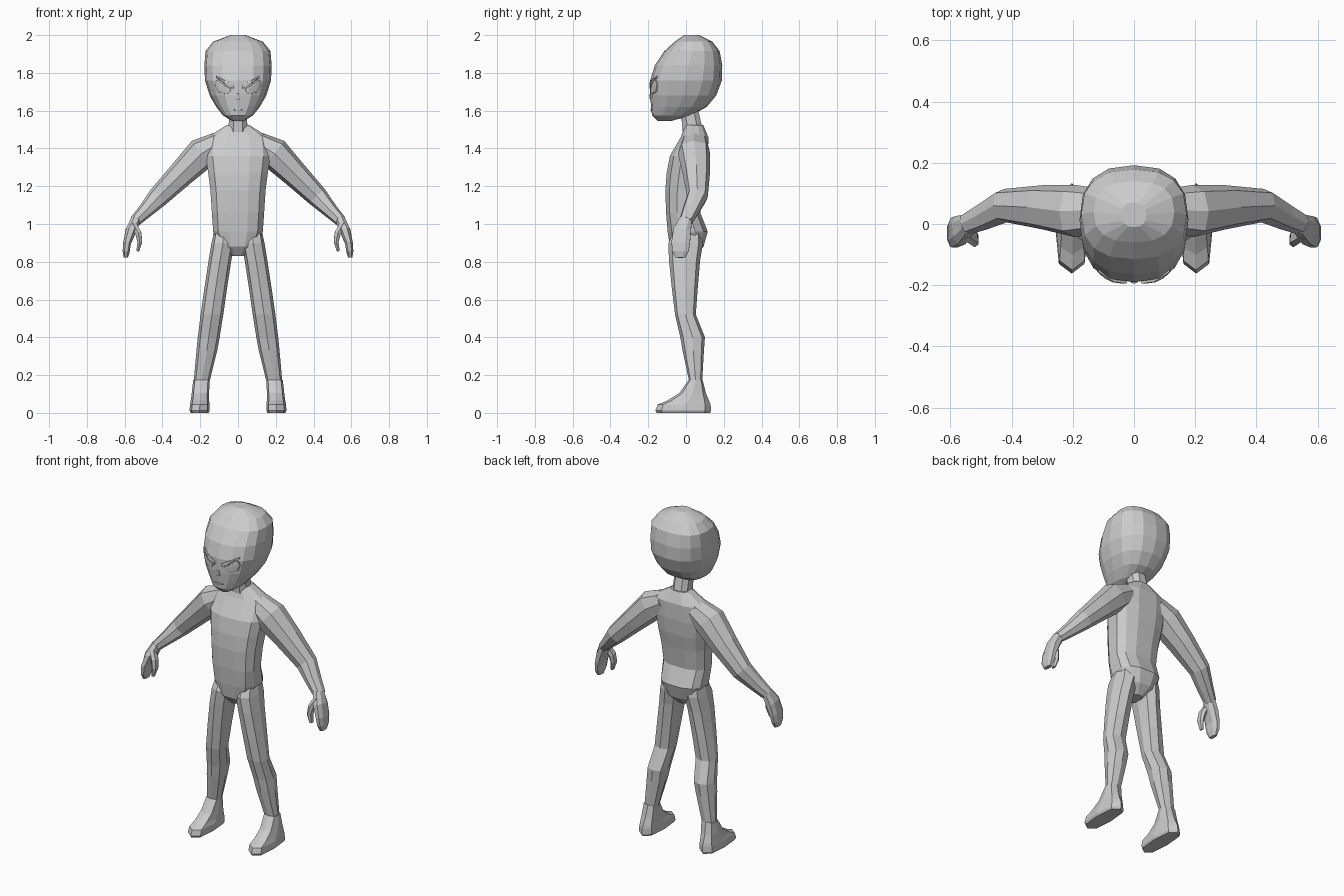
import bpy, bmesh, math
from mathutils import Vector
from mathutils.bvhtree import BVHTree

if "Cube" in bpy.data.objects:
    bpy.data.objects.remove(bpy.data.objects["Cube"])

skin = bpy.data.materials.new("grey skin")
skin.use_nodes = True
GREY = (0.6, 0.6, 0.6, 1)
skin.diffuse_color = GREY
skin.node_tree.nodes["Principled BSDF"].inputs["Base Color"].default_value = GREY


def finish(name, bm, mirror=False):
    bmesh.ops.recalc_face_normals(bm, faces=bm.faces[:])
    mesh = bpy.data.meshes.new(name)
    bm.to_mesh(mesh)
    bm.free()
    mesh.materials.append(skin)
    obj = bpy.data.objects.new(name, mesh)
    bpy.context.collection.objects.link(obj)
    if mirror:
        obj.modifiers.new("Mirror", 'MIRROR').use_mirror_merge = False
    return obj


def ring(center, u, v, sides, power, turn):
    """Rounded-box cross-section around a centre, spanned by half-axes u and v."""
    points = []
    for i in range(sides):
        a = 2 * math.pi * (i + turn) / sides
        c, s = math.cos(a), math.sin(a)
        points.append(center + u * math.copysign(abs(c) ** power, c)
                      + v * math.copysign(abs(s) ** power, s))
    return points


def loft(name, rings, mirror=False):
    bm = bmesh.new()
    loops = [[bm.verts.new(p) for p in r] for r in rings]
    for a, b in zip(loops, loops[1:]):
        n = len(a)
        for i in range(n):
            j = (i + 1) % n
            bm.faces.new((a[i], a[j], b[j], b[i]))
    bm.faces.new(loops[0])
    bm.faces.new(loops[-1])
    return finish(name, bm, mirror)


def stack(name, levels, sides, power=0.8, turn=0.0, mirror=False):
    """Loft of level rings given as (z, x min, x max, y front, y back)."""
    return loft(name, [ring(Vector(((x0 + x1) / 2, (y0 + y1) / 2, z)),
                            Vector(((x1 - x0) / 2, 0, 0)),
                            Vector((0, (y1 - y0) / 2, 0)), sides, power, turn)
                       for z, x0, x1, y0, y1 in levels], mirror)


def body(name, levels, sides, power=0.8, turn=0.0):
    return stack(name, [(z, -w, w, f, b) for z, w, f, b in levels], sides, power, turn)


def limb(name, path, sides, power=0.8, turn=0.5):
    """Mirrored limb along (x, y, z, half depth, half thickness)."""
    centers = [Vector(p[:3]) for p in path]
    rings = []
    for i, p in enumerate(path):
        t = centers[min(i + 1, len(path) - 1)] - centers[max(i - 1, 0)]
        side = t.cross(Vector((0, 1, 0))).normalized()
        depth = side.cross(t).normalized()
        rings.append(ring(centers[i], side * p[4], depth * p[3], sides, power, turn))
    return loft(name, rings, True)


# Head: large cranium tapering to a small chin
head = body("head", [
    (1.545, 0.03, -0.15, -0.08), (1.575, 0.08, -0.18, 0.03),
    (1.62, 0.115, -0.185, 0.11), (1.68, 0.15, -0.19, 0.16),
    (1.76, 0.175, -0.19, 0.19), (1.84, 0.178, -0.165, 0.192),
    (1.915, 0.172, -0.115, 0.178), (1.965, 0.132, -0.06, 0.14),
    (2.0, 0.04, -0.01, 0.07)], 16)
surface = BVHTree.FromObject(head, bpy.context.evaluated_depsgraph_get())


def patch(name, outline, lift, mirror=False):
    """Low raised shape fitted to the front of the head from an (x, z) outline."""
    def project(p, out):
        hit = surface.ray_cast(Vector((p.x, -1, p.y)), Vector((0, 1, 0)))[0]
        return hit - Vector((0, out, 0))
    pts = [Vector(p) for p in outline]
    mid = sum(pts, Vector((0, 0))) / len(pts)
    bm = bmesh.new()
    rows = [[bm.verts.new(project(mid + (p - mid) * k, out)) for p in pts]
            for k, out in ((1, -0.004), (0.96, lift), (0.55, lift * 1.3))]
    for a, b in zip(rows, rows[1:]):
        for i in range(len(pts)):
            j = (i + 1) % len(pts)
            bm.faces.new((a[i], a[j], b[j], b[i]))
    bm.faces.new(rows[-1])
    return finish(name, bm, mirror)


# Slanted eyes, brows, nose and mouth
patch("eyes", [(0.035, 1.715), (0.075, 1.735), (0.115, 1.765), (0.122, 1.735),
               (0.108, 1.7), (0.075, 1.688), (0.047, 1.692)], 0.005, True)
patch("brows", [(0.025, 1.715), (0.07, 1.74), (0.118, 1.775),
                (0.118, 1.785), (0.065, 1.76), (0.022, 1.735)], 0.008, True)
patch("nose", [(-0.012, 1.655), (0.012, 1.655), (0.006, 1.69), (-0.006, 1.69)], 0.004)
patch("mouth", [(-0.035, 1.607), (0, 1.597), (0.035, 1.607), (0, 1.613)], 0.004)

# Neck and torso
body("neck", [(1.46, 0.055, -0.02, 0.1), (1.54, 0.052, -0.025, 0.082),
              (1.64, 0.05, -0.05, 0.06)], 8, 0.8, 0.5)
body("torso", [
    (0.83, 0.035, -0.05, 0.05), (0.88, 0.1, -0.088, 0.095),
    (0.96, 0.135, -0.1, 0.118), (1.06, 0.142, -0.108, 0.078),
    (1.18, 0.15, -0.112, 0.095), (1.27, 0.162, -0.105, 0.112),
    (1.36, 0.175, -0.088, 0.12), (1.46, 0.165, -0.03, 0.12),
    (1.525, 0.06, -0.005, 0.092)], 12, 0.75, 0.5)

# Arms, with a mitten hand and a thumb
limb("arms", [
    (0.1, 0.045, 1.43, 0.07, 0.06), (0.19, 0.042, 1.375, 0.085, 0.085),
    (0.3, 0.055, 1.265, 0.072, 0.07), (0.42, 0.06, 1.145, 0.055, 0.056),
    (0.49, 0.025, 1.07, 0.045, 0.04), (0.545, 0, 1.015, 0.036, 0.03)], 8, 0.8, 0)
limb("hands", [
    (0.54, 0, 1.025, 0.034, 0.028), (0.567, -0.02, 0.965, 0.05, 0.03),
    (0.587, -0.028, 0.9, 0.052, 0.022), (0.592, -0.03, 0.855, 0.046, 0.02),
    (0.594, -0.03, 0.822, 0.028, 0.012)], 8)
limb("thumbs", [
    (0.555, -0.03, 1.0, 0.022, 0.02), (0.527, -0.045, 0.95, 0.026, 0.018),
    (0.52, -0.052, 0.905, 0.024, 0.014), (0.531, -0.055, 0.856, 0.014, 0.008)], 6)

# Legs and pointed feet
stack("legs", [
    (0.97, 0.03, 0.125, -0.06, 0.08), (0.9, 0.018, 0.14, -0.094, 0.09),
    (0.81, 0.035, 0.155, -0.09, 0.075), (0.66, 0.058, 0.178, -0.075, 0.062),
    (0.52, 0.078, 0.198, -0.058, 0.052), (0.4, 0.097, 0.213, -0.03, 0.1),
    (0.33, 0.11, 0.22, -0.018, 0.095), (0.16, 0.152, 0.235, 0.018, 0.085)],
    8, 0.8, 0, True)
stack("feet", [
    (0.175, 0.15, 0.237, 0.014, 0.088), (0.105, 0.153, 0.245, -0.035, 0.105),
    (0.065, 0.153, 0.25, -0.1, 0.122), (0.045, 0.15, 0.254, -0.15, 0.13),
    (0.012, 0.15, 0.257, -0.162, 0.133), (0, 0.156, 0.25, -0.155, 0.127)],
    8, 0.7, 0, True)
